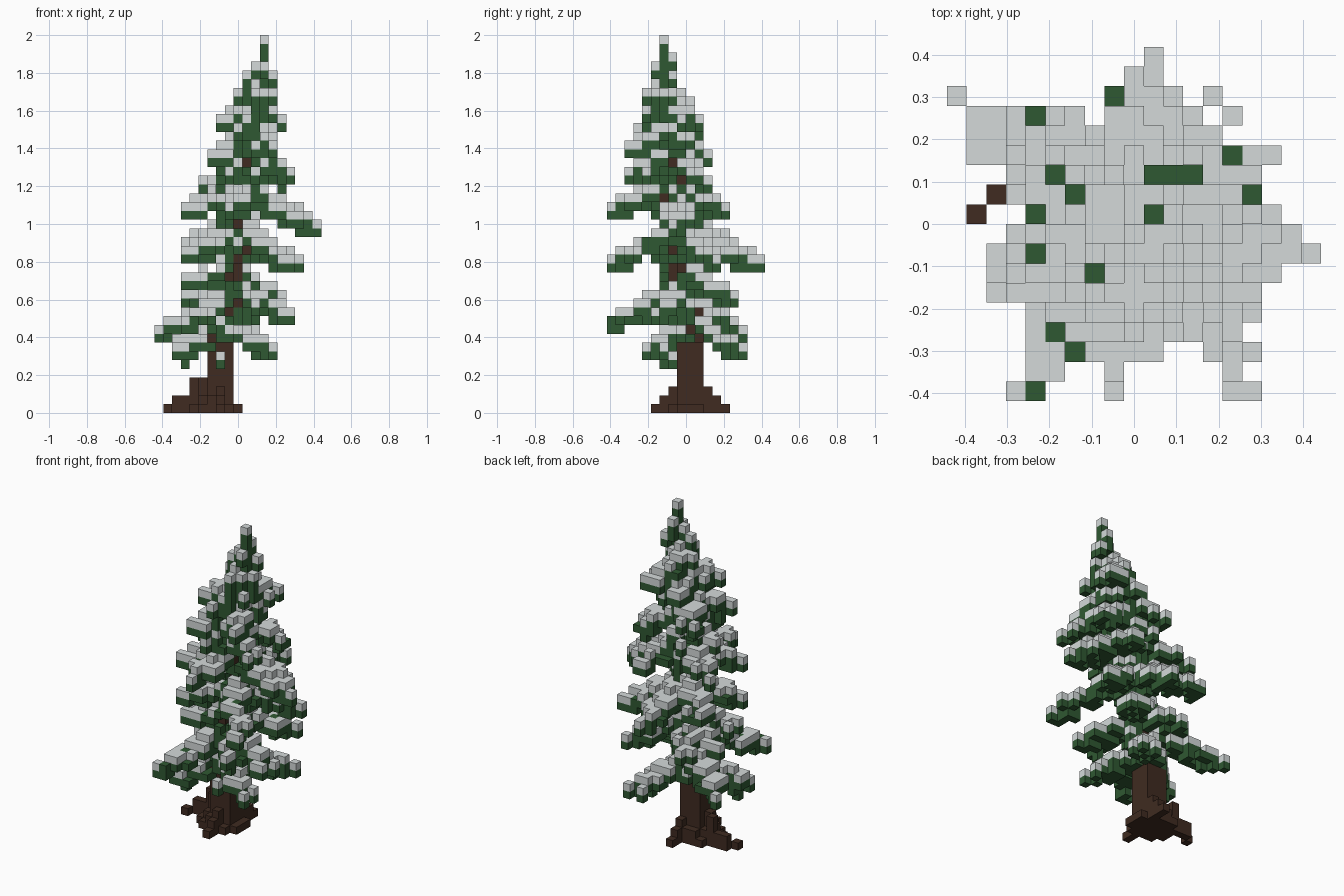
import bpy, bmesh, random
from mathutils import Vector

cube = bpy.data.objects.get("Cube")
if cube:
    bpy.data.objects.remove(cube, do_unlink=True)

rng = random.Random(11)
S = 2 / 43                       # block size; the grid is 19 x 18 x 43 blocks
NX, NY = 19, 18
wood, needles, snow = set(), set(), set()


def trunk_at(k):
    """Centre of the leaning trunk at block level k."""
    t = max(0, k - 6) / 35
    return 7 + 5 * t, 9 - 3 * t


def cell(x, y, z):
    return round(x), round(y), round(z)


# Trunk: square at the foot, then a cross, then a single column
for k in range(31):
    cx, cy, _ = cell(*trunk_at(k), k)
    for dx in (-1, 0, 1):
        for dy in (-1, 0, 1):
            reach = abs(dx) + abs(dy)
            if reach <= (2 if k < 8 else 1 if k < 19 else 0):
                wood.add((cx + dx, cy + dy, k))

# Flared foot
for k in range(3):
    for x in range(3, 10):
        for y in range(6, 13):
            if (Vector((x, y)) - Vector((6.5, 9))).length < 2.7 - 0.5 * k:
                wood.add((x, y, k))

# Roots: stepped ridges running out along the ground
for tip in ((2, 10), (7, 5), (8, 13), (9, 8)):
    start = Vector((7, 9))
    way = Vector(tip) - start
    steps = round(way.length) * 2
    for s in range(steps + 1):
        d = way.length * s / steps
        p = start + way * s / steps
        for z in range(max(1, round(way.length * 1.2 - d))):
            wood.add(cell(p.x, p.y, z))
wood.add((1, 9, 0))

# Drooping branches, given by the block at the tip, tier by tier
tiers = (
    ((0, 15, 8), (2, 5, 6), (2, 7, 7), (13, 15, 6), (13, 4, 6), (3, 0, 9), (7, 7, 5)),
    ((15, 5, 10), (3, 10, 12), (14, 14, 12), (3, 6, 14), (11, 3, 11), (6, 14, 12)),
    ((16, 12, 16), (10, 17, 16), (9, 16, 17), (15, 0, 16), (3, 14, 18), (3, 5, 17)),
    ((18, 7, 20), (17, 8, 21), (8, 0, 22), (3, 5, 22), (3, 12, 22), (13, 13, 22)),
    ((15, 10, 26), (15, 2, 26), (5, 8, 25), (8, 11, 25), (8, 3, 26)),
    ((6, 3, 28), (6, 11, 28), (13, 2, 29), (13, 8, 30), (9, 3, 31)),
    ((14, 10, 32), (7, 4, 32), (9, 10, 31), (13, 4, 33)),
    ((9, 7, 35), (13, 6, 35), (11, 4, 35), (11, 9, 34)),
    ((10, 6, 37), (13, 7, 37), (12, 5, 38), (12, 7, 39), (12, 6, 41)),
)
tips = [tip for tier in tiers for tip in tier]


def branch(tip):
    end = Vector(tip)
    out = end.xy - Vector(trunk_at(tip[2]))
    rise = min(0.45 * out.length, 41 - tip[2])
    start = Vector((*trunk_at(tip[2] + rise), tip[2] + rise))
    side = Vector((-out.y, out.x, 0)).normalized()
    steps = max(2, round(out.length * 2))
    for s in range(steps + 1):
        t = s / steps
        p = start.lerp(end, t)
        needles.add(cell(*p))
        # side twigs widen the inner part, hanging needles deepen it
        if out.length > 2 and t > 0.15:
            for sign, limit in ((-1, 0.75), (1, 0.85)):
                if t < limit and rng.random() < 0.75:
                    needles.add(cell(*(p + side * sign - Vector((0, 0, 0.3)))))
            if t < 0.85 and rng.random() < 0.4:
                needles.add(cell(p.x, p.y, p.z - 1))


for tip in tips:
    branch(tip)

# Short twigs beside the branch tips
needles |= {(4, 0, 9), (4, 0, 10), (4, 1, 10), (14, 0, 16), (14, 1, 17), (2, 6, 7),
            (4, 14, 18), (5, 14, 18), (3, 13, 18), (8, 15, 17), (14, 12, 17),
            (3, 8, 14), (1, 12, 9), (1, 13, 9), (15, 8, 21), (15, 9, 26)}

# Dense needles close to the trunk
for k in range(7, 41):
    cx, cy, _ = cell(*trunk_at(k), k)
    reach = 2 if k < 32 else 1 if k < 39 else 0
    for dx in range(-reach, reach + 1):
        for dy in range(-reach, reach + 1):
            if abs(dx) + abs(dy) <= reach and rng.random() < 0.66:
                needles.add((cx + dx, cy + dy, k))

# Bark showing through gaps at the front (x, level) and on the left side (y, level)
for x, k in ((10, 28), (9, 21), (10, 18), (9, 17), (8, 15), (9, 12), (8, 11), (6, 8)):
    cy = round(trunk_at(k)[1])
    wood.add((x, cy, k))
    gap_front = {(x, y, k) for y in range(cy)}
    snow |= gap_front            # reserved as gaps until the snow is laid
for y, k in ((7, 28), (8, 26), (6, 24), (8, 16), (7, 15), (10, 11), (9, 9), (10, 8)):
    cx = round(trunk_at(k)[0])
    wood.add((cx, y, k))
    snow |= {(x, y, k) for x in range(cx + 1, NX)}
gaps, snow = snow, set()
needles -= wood | gaps

# Snow lies on nearly every open needle block, save a few bare crowns
bare = {(4, 14), (8, 15), (5, 11), (6, 10), (4, 9), (4, 7), (7, 6), (5, 3), (6, 2),
        (4, 0), (10, 11), (11, 11), (12, 11), (10, 9), (14, 12), (15, 10)}
crown = {}
for x, y, z in needles:
    crown[x, y] = max(z, crown.get((x, y), 0))
for x, y, z in sorted(needles):
    above = (x, y, z + 1)
    top = crown[x, y] == z
    covered = (x, y) not in bare if top else rng.random() < 0.88
    if covered and above not in needles | wood | gaps:
        snow.add(above)

filled = wood | needles | snow
AXES = [Vector(a) * s for a in ((1, 0, 0), (0, 1, 0), (0, 0, 1)) for s in (1, -1)]


def material(name, colour):
    mat = bpy.data.materials.new(name)
    mat.use_nodes = True
    mat.diffuse_color = (*colour, 1)
    bsdf = mat.node_tree.nodes["Principled BSDF"]
    bsdf.inputs["Base Color"].default_value = (*colour, 1)
    bsdf.inputs["Roughness"].default_value = 0.9
    return mat


def block_object(name, cells, mat):
    """Mesh of the exposed block faces."""
    bm = bmesh.new()
    corner = Vector((NX / 2, NY / 2, 0))
    for c in sorted(cells):
        mid = Vector(c) + Vector((0.5, 0.5, 0.5)) - corner
        for n in AXES:
            if cell(*(Vector(c) + n)) in filled:
                continue
            u = n.yzx
            v = n.cross(u)
            ring = (u + v, v - u, -u - v, u - v)
            bm.faces.new([bm.verts.new((mid + (n + q) / 2) * S) for q in ring])
    bmesh.ops.remove_doubles(bm, verts=bm.verts[:], dist=S / 100)
    mesh = bpy.data.meshes.new(name)
    bm.to_mesh(mesh)
    bm.free()
    mesh.materials.append(mat)
    bpy.context.collection.objects.link(bpy.data.objects.new(name, mesh))


block_object("trunk_and_roots", wood, material("brown bark", (0.05, 0.024, 0.015)))
block_object("needle_branches", needles, material("dark green needles", (0.028, 0.098, 0.032)))
block_object("snow_cover", snow, material("pale grey snow", (0.66, 0.70, 0.70)))
